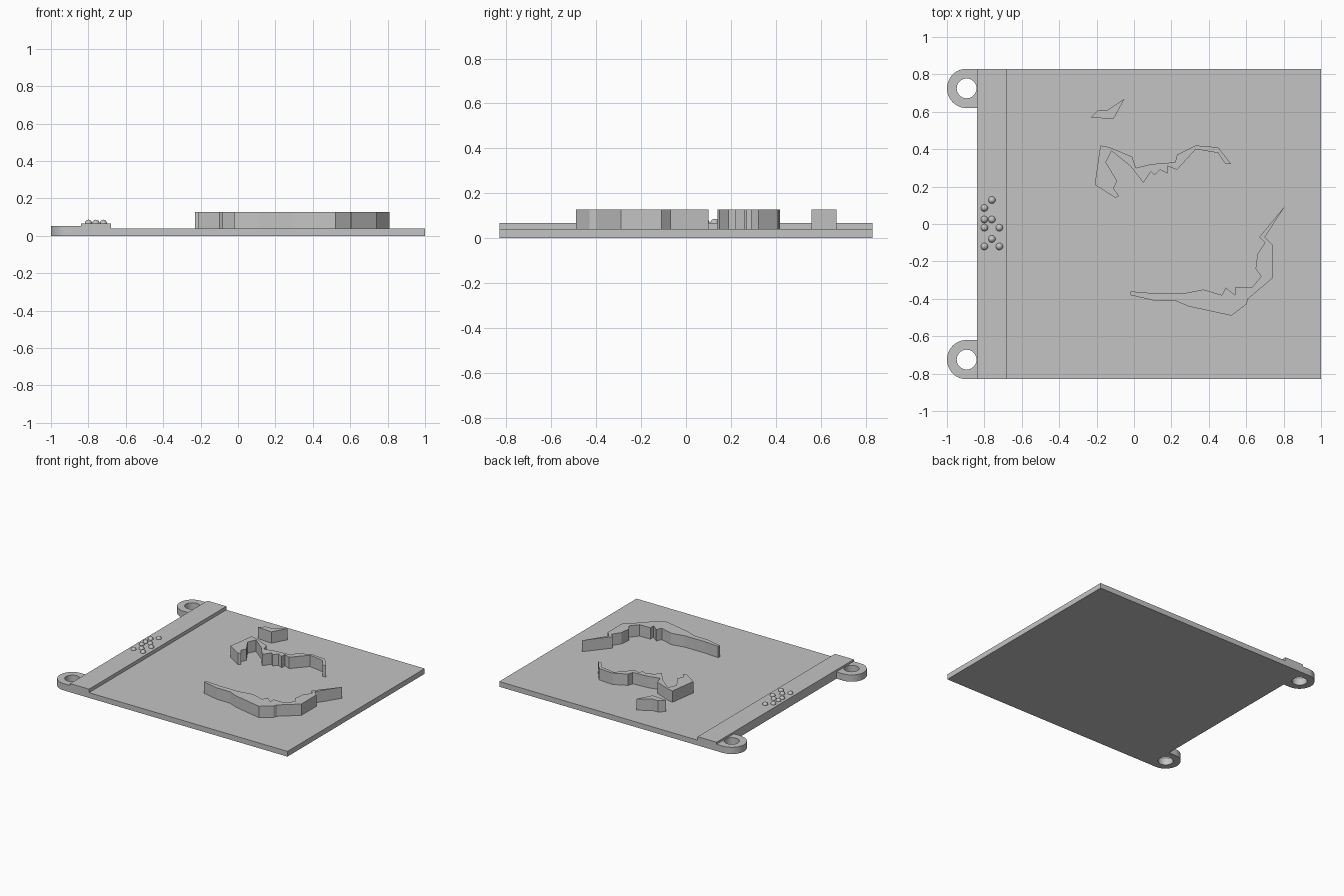
import bpy
import bmesh
import math
from mathutils import Vector

default_cube = bpy.data.objects.get("Cube")
if default_cube:
    bpy.data.objects.remove(default_cube, do_unlink=True)

# One plain grey for every part
grey = bpy.data.materials.new("plain_grey")
grey.use_nodes = True
colour = (0.55, 0.55, 0.55, 1.0)
grey.diffuse_color = colour
grey.node_tree.nodes["Principled BSDF"].inputs["Base Color"].default_value = colour


def finish(name, bm, smooth=False):
    """Turn a bmesh into a named grey object, with optional smooth shading."""
    bmesh.ops.recalc_face_normals(bm, faces=bm.faces)
    mesh = bpy.data.meshes.new(name)
    bm.to_mesh(mesh)
    bm.free()
    mesh.materials.append(grey)
    obj = bpy.data.objects.new(name, mesh)
    bpy.context.collection.objects.link(obj)
    if smooth:
        bpy.ops.object.select_all(action='DESELECT')
        obj.select_set(True)
        bpy.context.view_layer.objects.active = obj
        bpy.ops.object.shade_smooth_by_angle(angle=math.radians(35))
    return obj


def prism(name, loops, bottom, top, smooth=False):
    """Fill closed outlines (later ones are holes) and extrude them upward."""
    bm = bmesh.new()
    edges = []
    for loop in loops:
        verts = [bm.verts.new((x, y, bottom)) for x, y in loop]
        for a, b in zip(verts, verts[1:] + verts[:1]):
            edges.append(bm.edges.new((a, b)))
    bmesh.ops.triangle_fill(bm, edges=edges, use_beauty=True, normal=(0, 0, 1))
    result = bmesh.ops.extrude_face_region(bm, geom=list(bm.faces), use_keep_orig=True)
    raised = [g for g in result["geom"] if isinstance(g, bmesh.types.BMVert)]
    bmesh.ops.translate(bm, vec=Vector((0, 0, top - bottom)), verts=raised)
    return finish(name, bm, smooth)


def rectangle(x0, x1, y0, y1):
    return [(x0, y0), (x1, y0), (x1, y1), (x0, y1)]


def arc(cx, cy, radius, start, end, steps):
    angles = [math.radians(start + (end - start) * i / steps) for i in range(steps + 1)]
    return [(cx + radius * math.cos(a), cy + radius * math.sin(a)) for a in angles]


PLATE_TOP = 0.04
RIDGE_TOP = 0.067
ISLAND_TOP = 0.127
LEFT_EDGE = -0.84
HALF_DEPTH = 0.83

# Base plate and raised strip along one edge
prism("base_plate", [rectangle(LEFT_EDGE, 1, -HALF_DEPTH, HALF_DEPTH)], 0, PLATE_TOP)
prism("raised_strip", [rectangle(LEFT_EDGE, -0.68, -HALF_DEPTH, HALF_DEPTH)],
      PLATE_TOP, RIDGE_TOP)

# Rounded hanging tabs with through holes
TAB_X, TAB_R, HOLE_R = -0.895, 0.105, 0.053
for side, label in ((1, "back"), (-1, "front")):
    cy = side * (HALF_DEPTH - TAB_R)
    outline = arc(TAB_X, cy, TAB_R, 90, 270, 24)
    outline += [(LEFT_EDGE, cy - TAB_R), (LEFT_EDGE, cy + TAB_R)]
    hole = arc(TAB_X, cy, HOLE_R, 0, 360, 32)[:-1]
    prism(label + "_hanging_tab", [outline, hole], 0, 0.052, smooth=True)

# Raised land shapes
small_island = [(-.23, .57), (-.19, .61), (-.14, .61), (-.05, .67), (-.11, .56)]
upper_island = [
    (-.18, .42), (-.13, .41), (-.01, .36), (.01, .3), (.09, .32), (.22, .33),
    (.23, .37), (.33, .42), (.45, .41), (.52, .32), (.49, .32), (.45, .38),
    (.33, .4), (.23, .29), (.18, .31), (.18, .27), (.14, .29), (.11, .26),
    (.09, .28), (.05, .22), (-.02, .31), (-.12, .39), (-.15, .33), (-.09, .23),
    (-.11, .19), (-.08, .15), (-.1, .14), (-.21, .21)]
lower_island = [
    (-.02, -.36), (.1, -.37), (.27, -.37), (.37, -.35), (.47, -.38), (.49, -.34),
    (.54, -.38), (.54, -.34), (.63, -.34), (.68, -.28), (.65, -.24), (.66, -.16),
    (.7, -.1), (.67, -.07), (.81, .1), (.7, -.07), (.74, -.11), (.74, -.29),
    (.61, -.4), (.6, -.43), (.52, -.49), (.29, -.44), (.22, -.41), (.11, -.41),
    (-.02, -.38)]
prism("small_island", [small_island], PLATE_TOP, ISLAND_TOP)
prism("upper_island", [upper_island], PLATE_TOP, ISLAND_TOP)
prism("lower_island", [lower_island], PLATE_TOP, ISLAND_TOP)

# Tactile dots: each column of the strip with its dot positions along y
dot_columns = {
    -.8: (.086, .024, -.02, -.12),
    -.76: (.128, .024, -.08),
    -.72: (-.02, -.12),
}
bm = bmesh.new()
for x, rows in dot_columns.items():
    for y in rows:
        made = bmesh.ops.create_uvsphere(bm, u_segments=20, v_segments=12, radius=0.019)
        bmesh.ops.translate(bm, vec=Vector((x, y, RIDGE_TOP)), verts=made["verts"])
finish("tactile_dots", bm, smooth=True)
